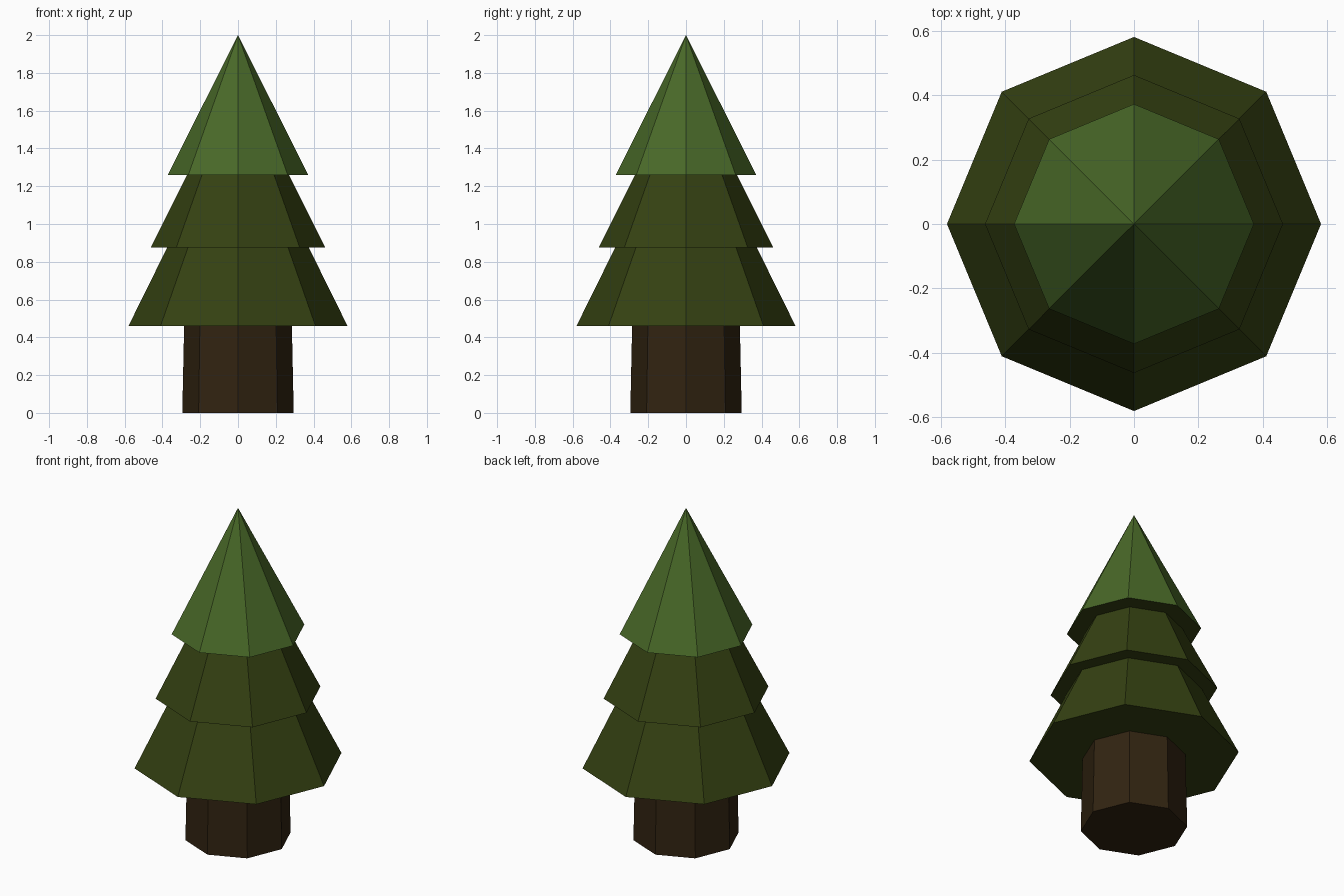
import bpy, bmesh, math

if "Cube" in bpy.data.objects:
    bpy.data.objects.remove(bpy.data.objects["Cube"])

SIDES = 8


def material(name, rgb):
    m = bpy.data.materials.new(name)
    m.diffuse_color = (*rgb, 1.0)
    m.use_nodes = True
    m.node_tree.nodes["Principled BSDF"].inputs["Base Color"].default_value = m.diffuse_color
    return m


bark = material("dark_bark", (0.031, 0.017, 0.0055))
olive = material("olive_needles", (0.035, 0.053, 0.0060))
light = material("light_needles", (0.066, 0.140, 0.021))


def tapered(name, z0, r0, z1, r1, mats):
    """Eight-sided closed frustum (or cone when r1 is 0), corners on the axes.
    The last material goes on faces that point down."""
    bm = bmesh.new()

    def ring(r, z):
        return [bm.verts.new((r * math.cos(math.tau * i / SIDES),
                              r * math.sin(math.tau * i / SIDES), z))
                for i in range(SIDES)]

    low = ring(r0, z0)
    high = ring(r1, z1) if r1 else [bm.verts.new((0, 0, z1))]
    bm.faces.new(low[::-1])
    if r1:
        bm.faces.new(high)
    for i in range(SIDES):
        j = (i + 1) % SIDES
        top = [high[j], high[i]] if r1 else high
        bm.faces.new([low[i], low[j]] + top)
    bm.normal_update()
    for f in bm.faces:
        f.material_index = len(mats) - 1 if f.normal.z < -0.9 else 0
    me = bpy.data.meshes.new(name)
    bm.to_mesh(me)
    bm.free()
    for m in mats:
        me.materials.append(m)
    ob = bpy.data.objects.new(name, me)
    bpy.context.collection.objects.link(ob)
    return ob


# Trunk, tucked slightly into the lowest tier
tapered("trunk", 0.0, 0.295, 0.47, 0.285, [bark])

# Foliage tiers, each running slightly into the one above
tapered("lower_foliage", 0.46, 0.58, 0.885, 0.37, [olive])
tapered("middle_foliage", 0.875, 0.462, 1.27, 0.265, [olive])
tapered("top_foliage", 1.26, 0.372, 2.0, 0.0, [light, olive])
